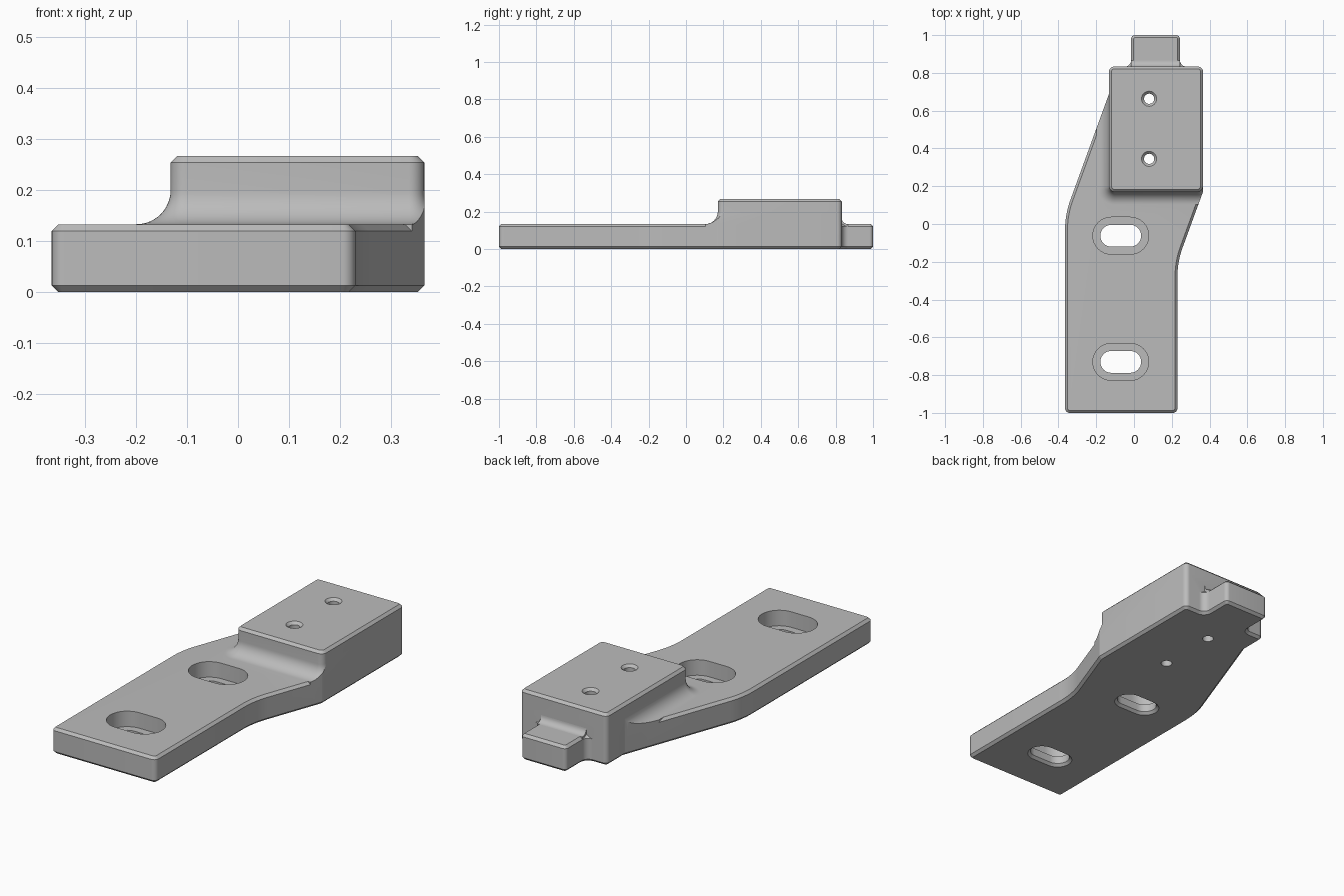
import bpy, bmesh, math
from mathutils import Vector

cube = bpy.data.objects.get("Cube")
if cube:
    bpy.data.objects.remove(cube, do_unlink=True)

CHAMFER, PLATE, TOP, FILLET = 0.013, 0.133, 0.267, 0.067

grey = bpy.data.materials.new("bracket grey")
grey.use_nodes = True
grey.diffuse_color = (0.5, 0.5, 0.5, 1)
grey.node_tree.nodes["Principled BSDF"].inputs["Base Color"].default_value = (0.5, 0.5, 0.5, 1)


def rounded(corners, steps=8):
    """Outline from (x, y, radius) corners, each replaced by a tangent arc."""
    out = []
    for i, (x, y, r) in enumerate(corners):
        p = Vector((x, y))
        a = (Vector(corners[i - 1][:2]) - p).normalized()
        b = (Vector(corners[(i + 1) % len(corners)][:2]) - p).normalized()
        if r == 0:
            out.append(p)
            continue
        half = a.angle(b) / 2
        centre = p + (a + b).normalized() * (r / math.sin(half))
        start = p + a * (r / math.tan(half)) - centre
        end = p + b * (r / math.tan(half)) - centre
        sweep = start.angle_signed(end)
        for k in range(steps + 1):
            t = -sweep * k / steps
            out.append(centre + Vector((start.x * math.cos(t) - start.y * math.sin(t),
                                        start.x * math.sin(t) + start.y * math.cos(t))))
    return out


def offset(ring, d):
    """Mitred outward offset of a counter-clockwise outline."""
    out = []
    for i, p in enumerate(ring):
        a = (p - ring[i - 1]).normalized()
        b = (ring[(i + 1) % len(ring)] - p).normalized()
        n = Vector((a.y + b.y, -a.x - b.x)).normalized()
        out.append(p + n * (d / n.dot(Vector((a.y, -a.x)))))
    return out


def loft(name, levels):
    """Closed solid through (outline, z) levels."""
    bm = bmesh.new()
    rings = [[bm.verts.new((p.x, p.y, z)) for p in ring] for ring, z in levels]
    for low, high in zip(rings, rings[1:]):
        for i in range(len(low)):
            bm.faces.new((low[i - 1], low[i], high[i], high[i - 1]))
    bm.faces.new(rings[0][::-1])
    bm.faces.new(rings[-1])
    bmesh.ops.recalc_face_normals(bm, faces=bm.faces)
    mesh = bpy.data.meshes.new(name)
    bm.to_mesh(mesh)
    bm.free()
    mesh.materials.append(grey)
    obj = bpy.data.objects.new(name, mesh)
    bpy.context.collection.objects.link(obj)
    return obj


def combine(target, other, operation):
    mod = target.modifiers.new(operation.title(), 'BOOLEAN')
    mod.operation, mod.solver, mod.object = operation, 'EXACT', other
    bpy.context.view_layer.objects.active = target
    bpy.ops.object.modifier_apply(modifier=mod.name)
    bpy.data.objects.remove(other, do_unlink=True)


def stadium(x, y, half_length, r, steps=16):
    e = half_length - r
    return [Vector((x + (e if k <= steps else -e) + r * math.cos(t), y + r * math.sin(t)))
            for k in range(2 * steps + 2)
            for t in [math.pi * ((k if k <= steps else k - 1) / steps - 0.5)]]


def circle(x, y, r, n=32):
    return [Vector((x + r * math.cos(math.tau * k / n), y + r * math.sin(math.tau * k / n)))
            for k in range(n)]


# Cranked base plate with a narrow tab at the rear
front = [(-0.365, -1, 0.025), (0.23, -1, 0.025), (0.23, -0.2, 0.45),
         (0.365, 0.17, 0.03), (0.365, 0.833, 0.025)]
rear = [(-0.132, 0.833, 0.025), (-0.132, 0.69, 0.03), (-0.365, 0.05, 0.45)]
tab = [(0.243, 0.833, 0.035), (0.243, 1, 0.02), (-0.015, 1, 0.02), (-0.015, 0.833, 0.035)]
outline = rounded(front + tab + rear)
bracket = loft("bracket", [(offset(outline, -CHAMFER), 0), (outline, CHAMFER),
                           (outline, PLATE - CHAMFER), (offset(outline, -CHAMFER), PLATE)])

# Raised mounting block with a flared foot, trimmed to the plate outline
pad = rounded([(-0.132, 0.17, 0.03), (0.365, 0.17, 0.03),
               (0.365, 0.833, 0.025), (-0.132, 0.833, 0.025)])
levels = [(offset(pad, FILLET), 0.06)]
for k in range(13):
    a = math.pi / 2 * k / 12
    levels.append((offset(pad, FILLET * (1 - math.sin(a))), PLATE + FILLET * (1 - math.cos(a))))
levels += [(pad, TOP - CHAMFER), (offset(pad, -CHAMFER), TOP)]
block = loft("mounting_block", levels)
combine(block, loft("trim", [(rounded(front + rear), 0.03), (rounded(front + rear), 0.4)]),
        'INTERSECT')
combine(bracket, block, 'UNION')

# Small fillet where the tab meets the block
R = 0.032
strip = [(0.0, 0.82), (0.23, 0.82)]
arc = [(0.833 + R * (1 - math.sin(a)), PLATE + R * (1 - math.cos(a)))
       for a in [math.pi / 2 * k / 8 for k in range(9)]]
fillet = loft("tab_fillet", [([Vector((-0.015, 0.8)), Vector((0.243, 0.8)),
                               Vector((0.243, y)), Vector((-0.015, y))], z)
                             for y, z in [(arc[0][0], 0.1)] + arc])
combine(bracket, fillet, 'UNION')

# Counterbored slots with a bevelled lower rim
for y in (-0.062, -0.73):
    slot = stadium(-0.07, y, 0.108, 0.058)
    bore = stadium(-0.07, y, 0.148, 0.098)
    combine(bracket, loft("slot_cutter", [
        (offset(slot, 2 * CHAMFER), -CHAMFER), (slot, CHAMFER), (slot, 0.053),
        (bore, 0.053), (bore, 0.2)]), 'DIFFERENCE')

# Countersunk screw holes through the block
for y in (0.663, 0.345):
    combine(bracket, loft("hole_cutter", [
        (circle(0.08, y, 0.027), -0.1), (circle(0.08, y, 0.027), TOP - CHAMFER),
        (circle(0.08, y, 0.053), TOP + CHAMFER)]), 'DIFFERENCE')

bpy.ops.object.select_all(action='DESELECT')
bracket.select_set(True)
bpy.context.view_layer.objects.active = bracket
bpy.ops.object.shade_smooth_by_angle(angle=math.radians(30))
